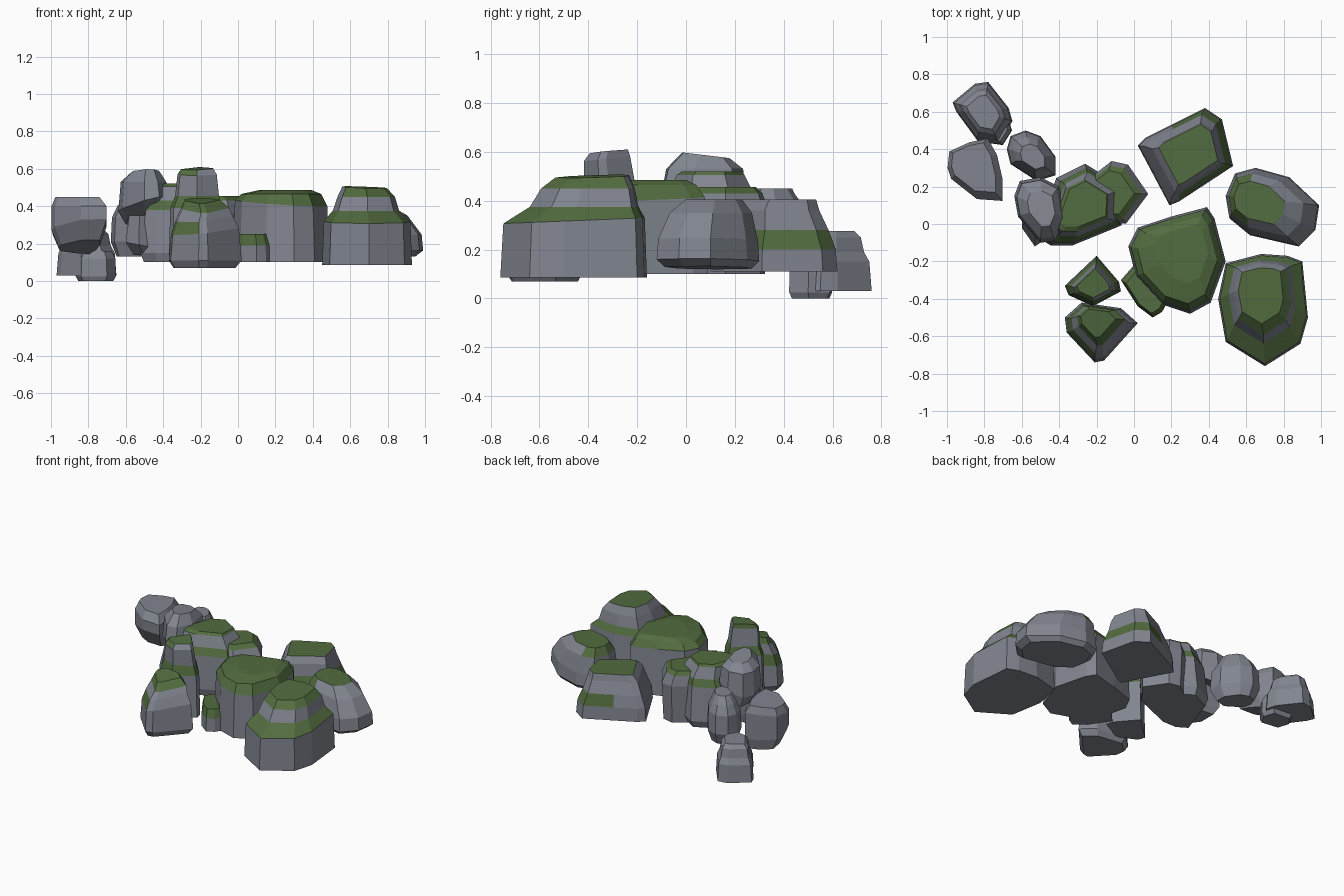
import bpy
import bmesh
from mathutils import Vector

# Remove only the default cube
default_cube = bpy.data.objects.get("Cube")
if default_cube:
    bpy.data.objects.remove(default_cube, do_unlink=True)


def make_material(name, colour):
    material = bpy.data.materials.new(name)
    material.use_nodes = True
    material.diffuse_color = colour
    shader = material.node_tree.nodes["Principled BSDF"]
    shader.inputs["Base Color"].default_value = colour
    shader.inputs["Roughness"].default_value = 1
    return material


GREY, MOSS = 0, 1
materials = [make_material("stone grey", (.22, .235, .275, 1)),
             make_material("moss green", (.085, .15, .05, 1))]


def ring(height, size=1.0, colour=GREY, shift=(0, 0), lean=(0, 0), facing=None):
    """One layer of a boulder; colour belongs to the faces just below it."""
    return dict(height=height, size=size, colour=colour,
                shift=Vector(shift), lean=Vector(lean), facing=facing)


def boulder(name, outline, rings, top=GREY):
    """Stack scaled copies of a ground outline and bridge them with flat faces."""
    mesh = bmesh.new()
    points = [Vector(point) for point in outline]
    centre = sum(points, Vector((0, 0))) / len(points)
    layers = []
    for layer in rings:
        verts = []
        for point in points:
            offset = (point - centre) * layer["size"]
            spot = centre + offset + layer["shift"]
            height = layer["height"] + offset.dot(layer["lean"])
            verts.append(mesh.verts.new((spot.x, spot.y, height)))
        layers.append(verts)
    count = len(points)
    for lower, upper, layer in zip(layers, layers[1:], rings[1:]):
        for here in range(count):
            after = (here + 1) % count
            face = mesh.faces.new((lower[here], lower[after],
                                   upper[after], upper[here]))
            face.material_index = layer["colour"]
            # Moss may cling to one side of the stone only
            if layer["facing"]:
                middle = (points[here] + points[after]) / 2 - centre
                if middle.dot(Vector(layer["facing"])) < 0:
                    face.material_index = GREY
    mesh.faces.new(layers[0])
    mesh.faces.new(layers[-1]).material_index = top
    bmesh.ops.recalc_face_normals(mesh, faces=mesh.faces[:])
    data = bpy.data.meshes.new(name)
    mesh.to_mesh(data)
    mesh.free()
    for material in materials:
        data.materials.append(material)
    thing = bpy.data.objects.new(name, data)
    bpy.context.collection.objects.link(thing)


# Large stepped boulder at the front
boulder("front_boulder",
        [(.49, -.63), (.7, -.76), (.89, -.64), (.93, -.5),
         (.9, -.2), (.82, -.17), (.68, -.16), (.49, -.21), (.45, -.4)],
        [ring(.085), ring(.32, .965, lean=(0, .04)),
         ring(.375, .74, MOSS, shift=(-.01, .03)),
         ring(.45, .64, shift=(-.01, .04)),
         ring(.5, .5, MOSS, shift=(-.02, .05), lean=(-.04, .03),
              facing=(.5, -1))],
        top=MOSS)

# Broad mossy boulder in the middle
boulder("middle_boulder",
        [(-.03, -.12), (.02, -.02), (.2, .04), (.39, .09), (.43, .03),
         (.49, -.2), (.41, -.42), (.3, -.48), (.15, -.43), (.01, -.28)],
        [ring(.1), ring(.415, .95, lean=(-.06, .03)),
         ring(.465, .82, MOSS), ring(.485, .55, MOSS, shift=(.02, .03))],
        top=MOSS)

# Low stone leaning on the middle boulder
boulder("low_stone",
        [(-.07, -.3), (0, -.22), (.2, -.38), (.15, -.47), (.1, -.5), (.02, -.44)],
        [ring(.1), ring(.19, .97), ring(.25, .8, MOSS)],
        top=MOSS)

# Back block with a mossy ledge
boulder("back_boulder",
        [(.02, .42), (.19, .1), (.24, .12), (.53, .31),
         (.47, .56), (.38, .62), (.2, .53), (.06, .46)],
        [ring(.11), ring(.2, .97),
         ring(.28, .84, MOSS, facing=(1, .5)),
         ring(.36, .72, shift=(.01, -.01)),
         ring(.405, .62, shift=(.02, 0))],
        top=MOSS)

# Wide-footed boulder at the side
boulder("side_boulder",
        [(.49, .15), (.54, .27), (.65, .3), (.83, .25), (.99, .1),
         (.97, -.03), (.88, -.12), (.62, -.06), (.51, .03)],
        [ring(.125, .85, lean=(.03, 0)), ring(.155, lean=(.03, 0)),
         ring(.24, .97, lean=(.03, 0)),
         ring(.35, .8, shift=(-.03, .01)),
         ring(.405, .55, MOSS, shift=(-.06, .02), facing=(-1, 0))],
        top=MOSS)

# Pair of joined boulders left of the middle
boulder("tall_joined_boulder",
        [(-.53, -.07), (-.45, -.12), (-.33, -.12), (-.06, -.01),
         (-.05, .2), (-.26, .33), (-.42, .25)],
        [ring(.1, .88), ring(.15, .97), ring(.38, .88, shift=(.01, 0)),
         ring(.43, .76, MOSS, shift=(.02, .01)),
         ring(.505, .62, shift=(.01, .01)),
         ring(.52, .54, MOSS, shift=(.02, .02))],
        top=MOSS)
boulder("short_joined_boulder",
        [(-.2, 0), (-.04, 0), (.08, .16), (-.03, .32), (-.12, .34), (-.3, .2)],
        [ring(.1, .9), ring(.36, .98), ring(.43, .84, shift=(-.01, 0)),
         ring(.455, .68, MOSS, shift=(-.02, 0))],
        top=MOSS)

# Narrow pillar and the pointed stone before it
boulder("narrow_pillar",
        [(-.37, -.33), (-.35, -.38), (-.22, -.44), (-.07, -.36),
         (-.08, -.31), (-.2, -.17)],
        [ring(.1), ring(.39, .95),
         ring(.455, .78, MOSS),
         ring(.57, .7, shift=(0, -.01), lean=(0, .1)),
         ring(.6, .58, MOSS, lean=(.03, .1), facing=(-1, -.4))],
        top=MOSS)
boulder("pointed_stone",
        [(-.37, -.5), (-.36, -.58), (-.21, -.74), (-.16, -.73),
         (.02, -.53), (-.07, -.45), (-.28, -.42)],
        [ring(.07, .85), ring(.11), ring(.26, .93, lean=(.1, .05)),
         ring(.33, .78, MOSS, shift=(0, .01), lean=(.1, .1), facing=(-1, .3)),
         ring(.385, .66, shift=(.01, .03), lean=(0, .2)),
         ring(.43, .48, MOSS, shift=(0, .04), lean=(0, .2))],
        top=MOSS)

# Leaning bare stone with its footing
boulder("leaning_stone",
        [(-.64, .15), (-.62, .04), (-.5, -.1), (-.42, -.09),
         (-.37, .03), (-.4, .2), (-.5, .25), (-.61, .23)],
        [ring(.34, .72, lean=(.2, -.3), shift=(0, .03)),
         ring(.41, lean=(.25, -.1)), ring(.53, .9),
         ring(.585, .55, shift=(.01, 0), lean=(0, -.12))])
boulder("stone_footing",
        [(-.6, -.02), (-.53, -.12), (-.44, -.06), (-.4, .12), (-.6, .14)],
        [ring(.14, .75, shift=(.02, .02)), ring(.19, lean=(-.2, 0)),
         ring(.35, .8, shift=(0, .03))])

# Small bare stones trailing away at the back
boulder("slender_stone",
        [(-.68, .4), (-.66, .32), (-.52, .23), (-.42, .26),
         (-.42, .36), (-.5, .47), (-.58, .5), (-.66, .47)],
        [ring(.13, .75), ring(.21), ring(.34, .95),
         ring(.4, .72), ring(.45, .5, shift=(.01, -.01))])
boulder("rounded_stone",
        [(-1, .3), (-.98, .24), (-.84, .13), (-.7, .12), (-.7, .24),
         (-.73, .37), (-.78, .46), (-.88, .44), (-.99, .39)],
        [ring(.18, .74, lean=(0, -.3), shift=(0, .02)),
         ring(.27, .98, lean=(0, -.35)), ring(.4, .98),
         ring(.45, .78, shift=(-.01, .01))])
boulder("end_stone",
        [(-.97, .65), (-.95, .6), (-.84, .45), (-.72, .43), (-.65, .55),
         (-.67, .62), (-.78, .76), (-.85, .75)],
        [ring(.03), ring(.15, .94), ring(.19, .8),
         ring(.25, .72), ring(.275, .55)])
boulder("end_pebble",
        [(-.87, .53), (-.84, .44), (-.7, .42), (-.65, .5), (-.68, .59), (-.82, .6)],
        [ring(0, .85), ring(.025, .98), ring(.12, .95), ring(.16, .75)])
